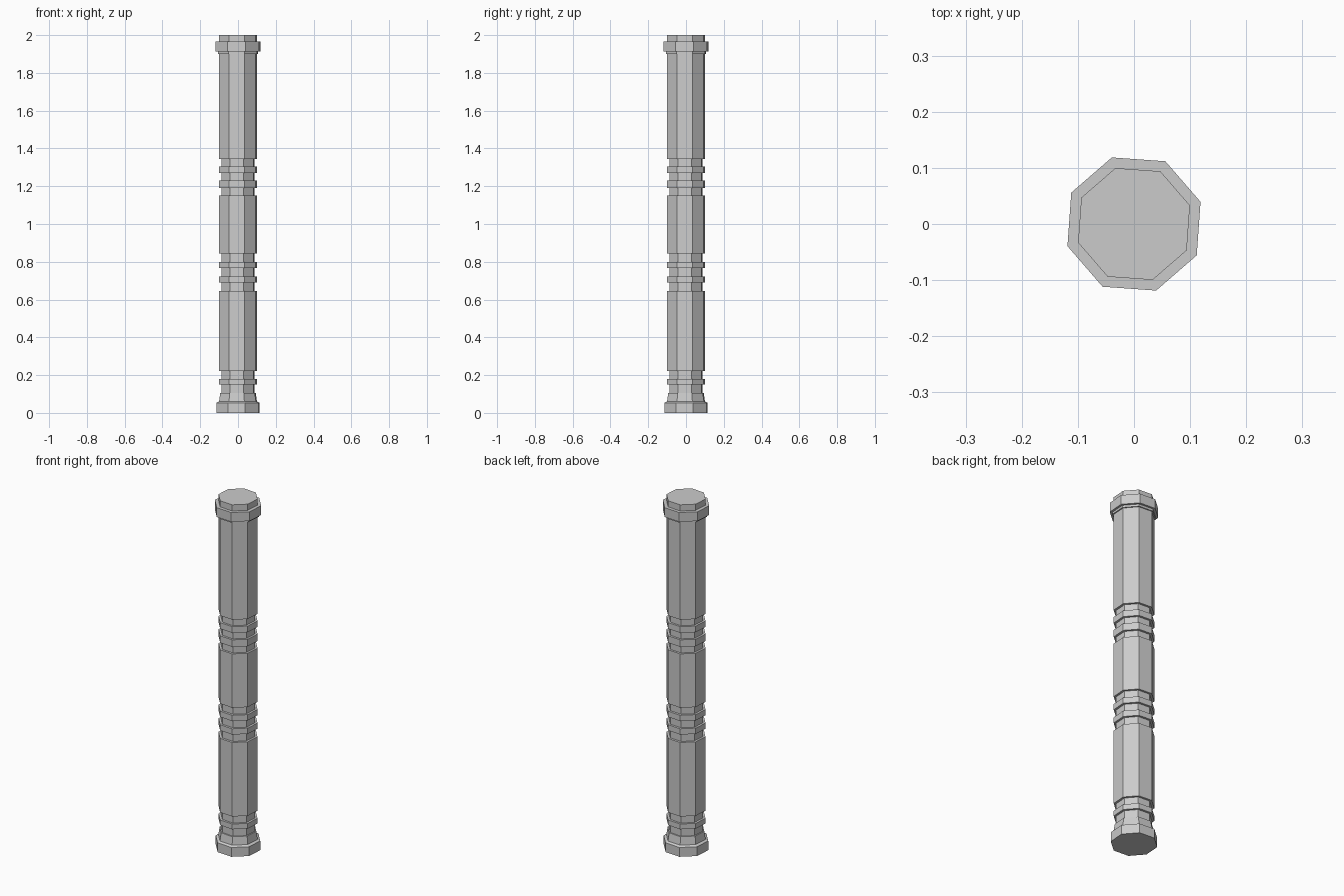
import bpy, bmesh, math

if "Cube" in bpy.data.objects:
    bpy.data.objects.remove(bpy.data.objects["Cube"])

SIDES, TURN = 8, math.radians(18.4)
SHAFT, GROOVE, BASE, CAP = 0.105, 0.092, 0.12, 0.125

# Stepped profile (radius, height), bottom to top
profile = [(BASE, 0), (BASE, 0.053), (0.106, 0.06), (0.099, 0.105)]


def band(radius, z0, z1):
    profile.extend([(radius, z0), (radius, z1)])


def grooves(levels):
    # alternate recessed bands and raised rings
    for i in range(len(levels) - 1):
        band(SHAFT if i % 2 else GROOVE, levels[i], levels[i + 1])


grooves([0.105, 0.15, 0.18, 0.223])
band(SHAFT, 0.223, 0.645)
grooves([0.645, 0.69, 0.723, 0.767, 0.80, 0.843])
band(SHAFT, 0.843, 1.15)
grooves([1.15, 1.19, 1.23, 1.27, 1.305, 1.345])
band(SHAFT, 1.345, 1.90)
# Collar and top stub
band(0.112, 1.90, 1.912)
band(CAP, 1.912, 1.965)
band(SHAFT, 1.965, 2.0)

# Loft octagonal rings along the profile
bm = bmesh.new()
rings = [[bm.verts.new((r * math.cos(TURN + k * math.tau / SIDES),
                        r * math.sin(TURN + k * math.tau / SIDES), z))
          for k in range(SIDES)] for r, z in profile]
for low, high in zip(rings, rings[1:]):
    for k in range(SIDES):
        n = (k + 1) % SIDES
        bm.faces.new((low[k], low[n], high[n], high[k]))
bm.faces.new(rings[0][::-1])
bm.faces.new(rings[-1])
mesh = bpy.data.meshes.new("octagonal_post")
bm.to_mesh(mesh)
bm.free()
bpy.context.collection.objects.link(bpy.data.objects.new("octagonal_post", mesh))
